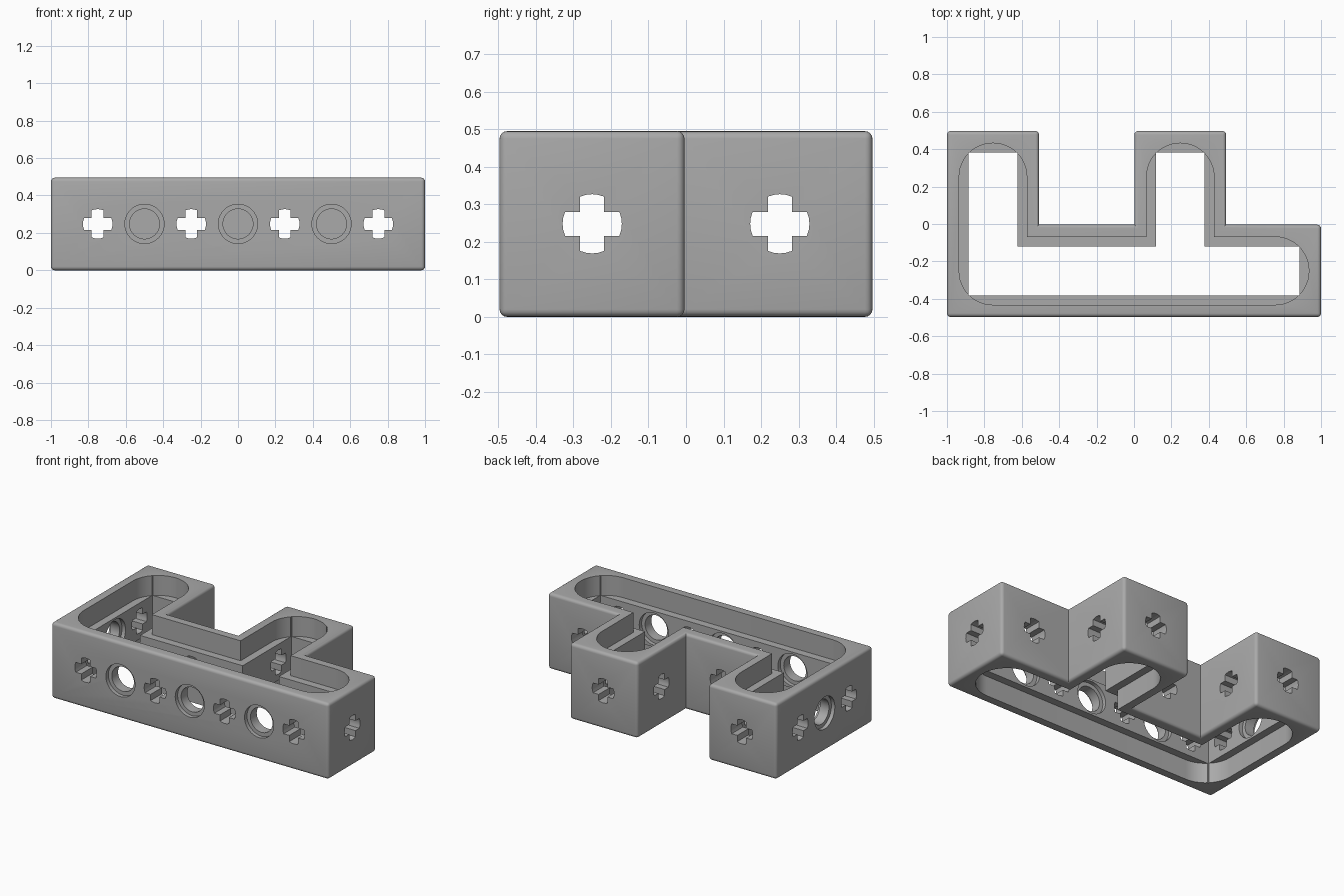
import bpy, bmesh, math
from mathutils import Vector

if "Cube" in bpy.data.objects:
    bpy.data.objects.remove(bpy.data.objects["Cube"])

HEIGHT, MID = 0.495, 0.248
WALL, RIM, RECESS = 0.115, 0.065, 0.13
FRONT, NOTCH, BACK = -0.497, -0.004, 0.497

# Stepped outline, counter-clockwise
OUTLINE = [(-1, FRONT), (1, FRONT), (1, NOTCH), (0.493, NOTCH), (0.493, BACK),
           (0.002, BACK), (0.002, NOTCH), (-0.508, NOTCH), (-0.508, BACK), (-1, BACK)]


def inset(points, distance, radius=0.0, steps=12):
    """Offset a right-angled outline inward, rounding only its convex corners."""
    pts = [Vector(p) for p in points]
    result = []
    for i, p in enumerate(pts):
        a = (p - pts[i - 1]).normalized()
        b = (pts[(i + 1) % len(pts)] - p).normalized()
        corner = p + (b - a) * distance * (1 if a.cross(b) > 0 else -1)
        if radius and a.cross(b) > 0:
            centre = corner + (b - a) * radius
            for k in range(steps + 1):
                t = k / steps * math.pi / 2
                result.append(centre - b * radius * math.cos(t) + a * radius * math.sin(t))
        else:
            result.append(corner)
    return result


def prism(name, points, direction):
    """Extrude a closed 3D loop of points into a solid."""
    bm = bmesh.new()
    face = bm.faces.new([bm.verts.new(p) for p in points])
    top = bmesh.ops.extrude_face_region(bm, geom=[face])["geom"]
    verts = [v for v in top if isinstance(v, bmesh.types.BMVert)]
    bmesh.ops.translate(bm, verts=verts, vec=direction)
    bmesh.ops.recalc_face_normals(bm, faces=bm.faces)
    mesh = bpy.data.meshes.new(name)
    bm.to_mesh(mesh)
    bm.free()
    obj = bpy.data.objects.new(name, mesh)
    bpy.context.collection.objects.link(obj)
    return obj


def slab(name, outline, low, high):
    return prism(name, [(p[0], p[1], low) for p in outline], (0, 0, high - low))


def cut(target, cutter):
    bpy.context.view_layer.objects.active = target
    mod = target.modifiers.new("cut", 'BOOLEAN')
    mod.operation, mod.solver, mod.object = 'DIFFERENCE', 'EXACT', cutter
    bpy.ops.object.modifier_apply(modifier=mod.name)
    bpy.data.objects.remove(cutter)


def circle(radius, steps=40):
    return [(radius * math.cos(math.tau * k / steps), radius * math.sin(math.tau * k / steps))
            for k in range(steps)]


def cross(radius=0.079, half=0.032, steps=4):
    """Cross with arms ending on a circle."""
    spread = math.asin(half / radius)
    pts = []
    for q in range(4):
        base = q * math.pi / 2
        for k in range(steps + 1):
            t = base - spread + 2 * spread * k / steps
            pts.append((radius * math.cos(t), radius * math.sin(t)))
        t = base + math.pi / 4
        pts.append((half * math.sqrt(2) * math.cos(t), half * math.sqrt(2) * math.sin(t)))
    return pts


def bore(target, profile, along, wall, normal, start, end):
    """Cut a profile through a wall; start and end are depths below its outer face."""
    x_wall = normal[0] != 0
    sign = normal[0] + normal[1]
    level = wall - sign * start
    if x_wall:
        pts = [(level, along + u, MID + v) for u, v in profile]
    else:
        pts = [(along + u, level, MID + v) for u, v in profile]
    inward = -Vector((normal[0], normal[1], 0))
    cut(target, prism("bore_cutter", pts, inward * (end - start)))


# Solid body with rounded outer edges
body = slab("connector_frame", OUTLINE, 0, HEIGHT)
bm = bmesh.new()
bm.from_mesh(body.data)
edges = [e for e in bm.edges if e.is_convex]
bmesh.ops.bevel(bm, geom=edges, offset=0.02, offset_type='OFFSET', segments=4,
                profile=0.5, affect='EDGES')
bm.to_mesh(body.data)
bm.free()

# Straight opening, then rounded recesses above and below
cut(body, slab("opening_cutter", inset(OUTLINE, WALL), -0.1, HEIGHT + 0.1))
rounded = inset(OUTLINE, RIM, 0.18)
cut(body, slab("top_recess_cutter", rounded, HEIGHT - RECESS, HEIGHT + 0.1))
cut(body, slab("bottom_recess_cutter", rounded, -0.1, RECESS))

# Cross holes in every wall cell: (position along wall, wall plane, outward normal)
cross_holes = [(x, FRONT, (0, -1)) for x in (-0.75, -0.25, 0.25, 0.75)]
cross_holes += [(x, BACK, (0, 1)) for x in (-0.75, 0.25)]
cross_holes += [(x, NOTCH, (0, 1)) for x in (-0.25, 0.75)]
cross_holes += [(-0.25, -1, (-1, 0)), (0.25, -1, (-1, 0)), (-0.25, 1, (1, 0)),
                (0.25, 0.493, (1, 0)), (0.25, 0.002, (-1, 0)), (0.25, -0.508, (1, 0))]
for along, wall, normal in cross_holes:
    bore(body, cross(), along, wall, normal, -0.05, WALL + 0.05)

# Round holes between cells, countersunk on both faces
round_holes = [(x, FRONT, (0, -1)) for x in (-0.5, 0, 0.5)] + [(0, -1, (-1, 0))]
for along, wall, normal in round_holes:
    bore(body, circle(0.08), along, wall, normal, -0.05, WALL + 0.05)
    bore(body, circle(0.105), along, wall, normal, -0.05, 0.025)
    bore(body, circle(0.105), along, wall, normal, WALL - 0.025, WALL + 0.05)

# Single grey colour
grey = bpy.data.materials.new("mid_grey")
grey.use_nodes = True
colour = (0.4, 0.4, 0.4, 1)
grey.diffuse_color = colour
grey.node_tree.nodes["Principled BSDF"].inputs["Base Color"].default_value = colour
body.data.materials.clear()
body.data.materials.append(grey)

# Smooth curves, crisp edges
bpy.ops.object.select_all(action='DESELECT')
body.select_set(True)
bpy.context.view_layer.objects.active = body
bpy.ops.object.shade_smooth_by_angle(angle=math.radians(35))
